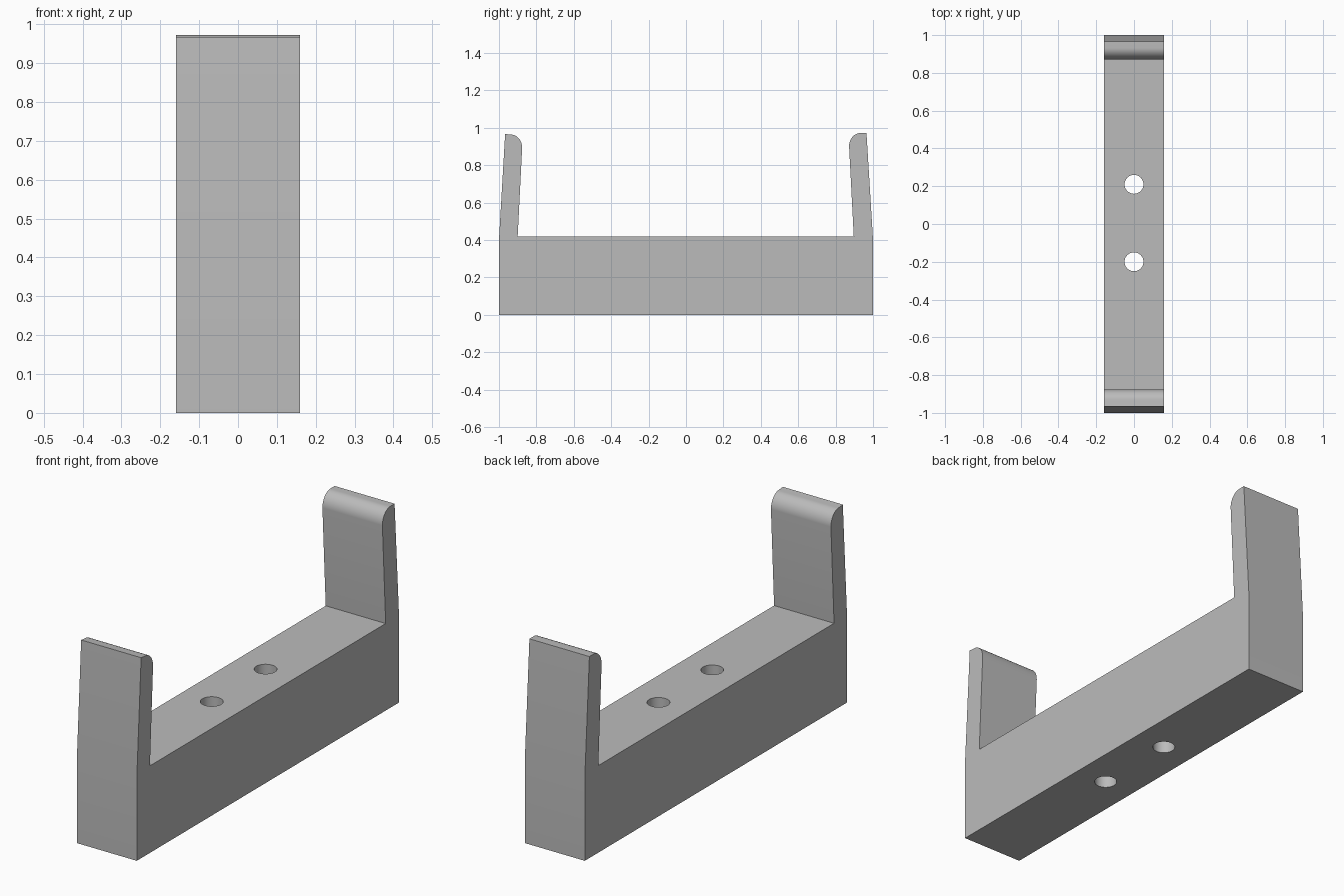
import bpy, bmesh, math

cube = bpy.data.objects.get("Cube")
if cube:
    bpy.data.objects.remove(cube, do_unlink=True)

HALF_W = 0.16

grey = bpy.data.materials.new("plain grey")
grey.use_nodes = True
colour = (0.5, 0.5, 0.5, 1)
grey.diffuse_color = colour
grey.node_tree.nodes["Principled BSDF"].inputs["Base Color"].default_value = colour


def prong(side, tip_y, top, root, inner, shoulder, steps=14):
    """Profile of one leaning prong, from its outer break to its inner root."""
    rx, rz = 0.06, 0.07
    pts = [(1.0, 0.40), (tip_y, top)]
    for i in range(steps + 1):
        a = math.pi / 2 * i / steps
        pts.append((inner + rx - rx * math.sin(a), shoulder - rz + rz * math.cos(a)))
    pts.append((root, 0.42))
    return [(side * y, z) for y, z in pts]


# Side profile: base block with a rounded prong at each end
profile = [(-1, 0), (1, 0)]
profile += prong(1, 0.965, 0.972, 0.897, 0.872, 0.972)
profile += reversed(prong(-1, 0.967, 0.967, 0.90, 0.876, 0.964))

bm = bmesh.new()
face = bm.faces.new([bm.verts.new((-HALF_W, y, z)) for y, z in profile])
new = bmesh.ops.extrude_face_region(bm, geom=[face])["geom"]
bmesh.ops.translate(bm, vec=(2 * HALF_W, 0, 0),
                    verts=[g for g in new if isinstance(g, bmesh.types.BMVert)])
bmesh.ops.recalc_face_normals(bm, faces=bm.faces)
mesh = bpy.data.meshes.new("bracket")
bm.to_mesh(mesh)
bm.free()
bracket = bpy.data.objects.new("bracket", mesh)
bpy.context.collection.objects.link(bracket)
mesh.materials.append(grey)

# Two screw holes through the base
for y in (-0.2, 0.21):
    bpy.ops.mesh.primitive_cylinder_add(vertices=48, radius=0.05, depth=0.8,
                                        location=(0, y, 0.2))
    cutter = bpy.context.object
    cutter.name = "hole_cutter"
    cutter.data.materials.append(grey)
    bpy.ops.object.select_all(action="DESELECT")
    bracket.select_set(True)
    bpy.context.view_layer.objects.active = bracket
    mod = bracket.modifiers.new("screw hole", "BOOLEAN")
    mod.operation = "DIFFERENCE"
    mod.solver = "EXACT"
    mod.object = cutter
    bpy.ops.object.modifier_apply(modifier=mod.name)
    bpy.data.objects.remove(cutter, do_unlink=True)

# Smooth the holes and rounded tips, keep the other edges sharp
bpy.ops.object.shade_smooth_by_angle(angle=math.radians(25))
